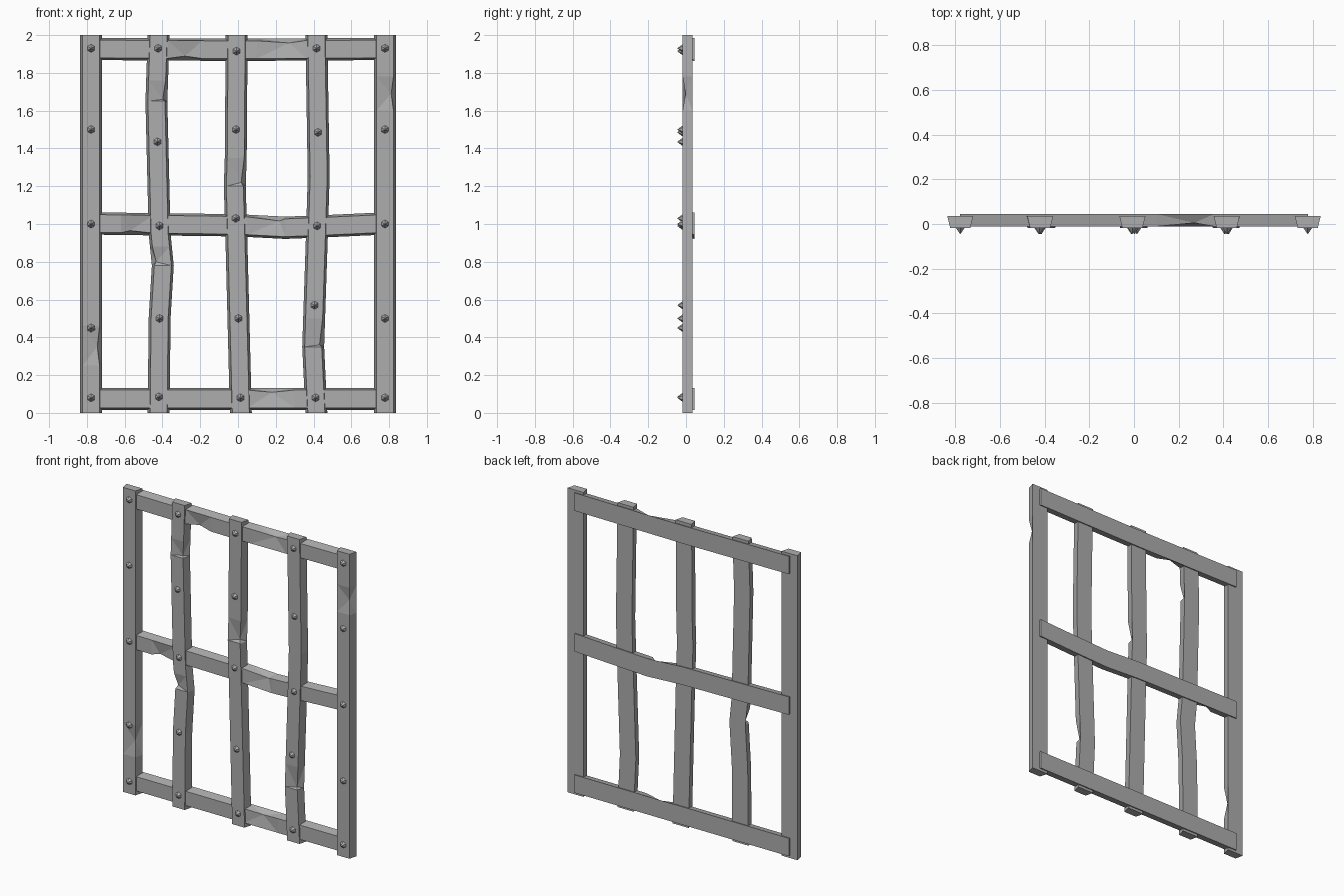
import bpy, bmesh, math
from mathutils import Matrix, Vector

cube = bpy.data.objects.get("Cube")
if cube:
    bpy.data.objects.remove(cube)

iron = bpy.data.materials.new("grey_iron")
iron.use_nodes = True
GREY = (0.42, 0.42, 0.42, 1)
iron.diffuse_color = GREY
iron.node_tree.nodes["Principled BSDF"].inputs["Base Color"].default_value = GREY


def finish(bm, name):
    bmesh.ops.recalc_face_normals(bm, faces=bm.faces)
    mesh = bpy.data.meshes.new(name)
    bm.to_mesh(mesh)
    bm.free()
    mesh.materials.append(iron)
    obj = bpy.data.objects.new(name, mesh)
    bpy.context.collection.objects.link(obj)
    return obj


def offset_at(path, t):
    """Centre of a bent bar at position t along it."""
    for (a, ca), (b, cb) in zip(path, path[1:]):
        if a <= t <= b:
            return ca + (cb - ca) * (t - a) / (b - a)
    return path[-1][1]


def bar(name, path, upright, front, back, half_back, half_front, chips=()):
    """Tapered bar along a path of (position, offset); chips are (start, deepest, end, side)."""
    dents = {deep: side for _, deep, _, side in chips}
    stations = {t for t, _ in path}
    for start, deep, end, _ in chips:
        stations |= {start, deep, end}
    bm = bmesh.new()
    rings = []
    for t in sorted(stations):
        c = offset_at(path, t)
        section = [(-half_back, back), (half_back, back)]
        for side in (1, -1):
            dent = dents.get(t) == side
            section.append((side * (half_front - 0.012 * dent), front + 0.016 * dent))
        rings.append([bm.verts.new((c + u, y, t) if upright else (t, y, c + u))
                      for u, y in section])
    for r, s in zip(rings, rings[1:]):
        for i in range(4):
            j = (i + 1) % 4
            bm.faces.new((r[i], r[j], s[j], s[i]))
    bm.faces.new(rings[0])
    bm.faces.new(rings[-1])
    bmesh.ops.triangulate(bm, faces=bm.faces[:])
    return finish(bm, name)


def rivets(name, spots):
    """Pointed six-sided studs on the front."""
    bm = bmesh.new()
    for x, z in spots:
        place = Matrix.Translation(Vector((x, -0.03, z))) @ Matrix.Rotation(math.pi / 2, 4, "X")
        bmesh.ops.create_cone(bm, cap_ends=True, segments=6, radius1=0.023,
                              radius2=0.002, depth=0.028, matrix=place)
    return finish(bm, name)


# Upright bars: name, path, chips, rivet heights
uprights = [
    ("right_post", [(0, -0.778), (2, -0.778)], [(0.25, 0.35, 0.46, 1)],
     (0.08, 0.45, 1.0, 1.5, 1.93)),
    ("right_bar", [(0, -0.42), (0.5, -0.415), (0.78, -0.398), (0.95, -0.415), (1.65, -0.432), (2, -0.42)],
     [(1.57, 1.66, 1.76, 1), (0.74, 0.8, 0.88, -1)], (0.085, 0.5, 0.99, 1.435, 1.93)),
    ("middle_bar", [(0, 0.015), (0.9, -0.008), (1.2, -0.017), (1.35, -0.012), (2, -0.007)],
     [(1.1, 1.22, 1.38, 1)], (0.08, 0.5, 1.03, 1.5, 1.915)),
    ("left_bar", [(0, 0.415), (0.35, 0.398), (0.95, 0.418), (1.25, 0.427), (2, 0.415)],
     [(0.28, 0.36, 0.5, 1)], (0.08, 0.57, 0.99, 1.485, 1.93)),
    ("left_post", [(0, 0.778), (2, 0.778)], [(1.6, 1.69, 1.78, 1)],
     (0.08, 0.5, 1.0, 1.5, 1.93)),
]
for name, path, chips, heights in uprights:
    bar(name, path, True, -0.018, 0.035, 0.058, 0.045, chips)
    rivets(name + "_rivets", [(offset_at(path, z), z) for z in heights])

# Cross bars running behind the uprights
crossbars = [
    ("top_crossbar", [(-0.78, 1.927), (0, 1.922), (0.78, 1.927)],
     [(-0.37, -0.28, -0.19, -1), (0.1, 0.27, 0.36, 1)]),
    ("middle_crossbar", [(-0.78, 1.003), (0, 0.993), (0.25, 0.98), (0.5, 0.99), (0.78, 1.003)],
     [(-0.62, -0.57, -0.45, -1), (0.05, 0.22, 0.34, 1)]),
    ("bottom_crossbar", [(-0.78, 0.074), (0.78, 0.074)], [(0.05, 0.18, 0.3, 1)]),
]
for name, path, chips in crossbars:
    bar(name, path, False, -0.011, 0.045, 0.059, 0.047, chips)
